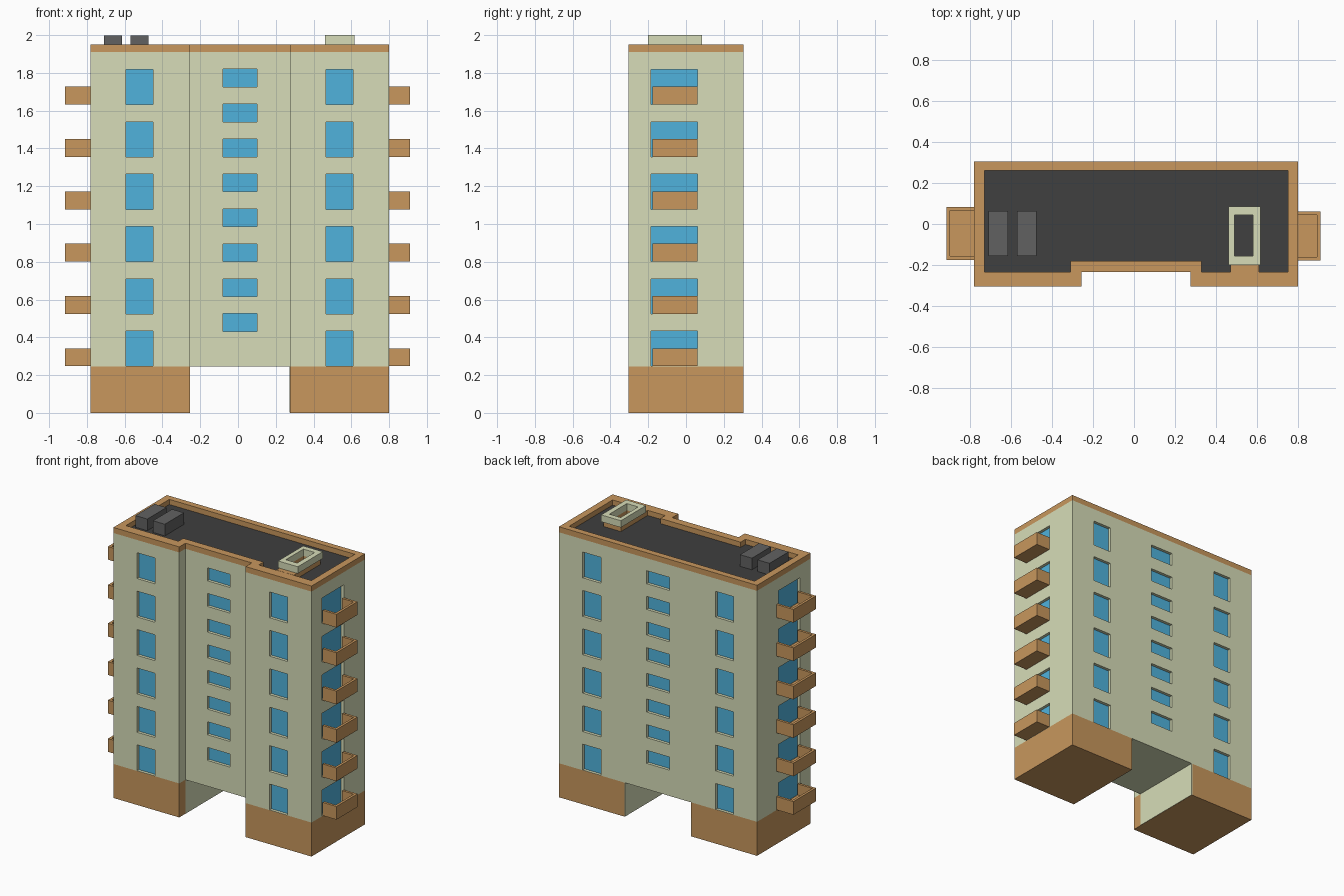
import bpy, bmesh

if "Cube" in bpy.data.objects:
    bpy.data.objects.remove(bpy.data.objects["Cube"])


def material(name, rgb):
    m = bpy.data.materials.new(name)
    m.diffuse_color = (*rgb, 1)
    m.use_nodes = True
    m.node_tree.nodes["Principled BSDF"].inputs["Base Color"].default_value = m.diffuse_color
    return m


CREAM = material("cream_wall", (0.68, 0.72, 0.48))
BROWN = material("brown_trim", (0.58, 0.31, 0.11))
BLUE = material("blue_glass", (0.08, 0.45, 0.72))
DARK = material("dark_roof", (0.05, 0.05, 0.05))
GREY = material("vent_grey", (0.12, 0.12, 0.12))


def finish(name, bm, mat):
    bmesh.ops.recalc_face_normals(bm, faces=bm.faces)
    me = bpy.data.meshes.new(name)
    bm.to_mesh(me)
    bm.free()
    if mat:
        me.materials.append(mat)
    ob = bpy.data.objects.new(name, me)
    bpy.context.collection.objects.link(ob)
    return ob


def add_box(bm, x0, x1, y0, y1, z0, z1):
    v = [bm.verts.new((x, y, z)) for z in (z0, z1)
         for x, y in ((x0, y0), (x1, y0), (x1, y1), (x0, y1))]
    for f in ((0, 3, 2, 1), (4, 5, 6, 7), (0, 1, 5, 4),
              (1, 2, 6, 5), (2, 3, 7, 6), (3, 0, 4, 7)):
        bm.faces.new([v[i] for i in f])


def boxes(name, dims, mat):
    bm = bmesh.new()
    for d in dims:
        add_box(bm, *d)
    return finish(name, bm, mat)


def prism(name, pts, z0, z1, mat):
    bm = bmesh.new()
    lo = [bm.verts.new((x, y, z0)) for x, y in pts]
    hi = [bm.verts.new((x, y, z1)) for x, y in pts]
    bm.faces.new(lo[::-1])
    bm.faces.new(hi)
    n = len(pts)
    for i in range(n):
        j = (i + 1) % n
        bm.faces.new((lo[i], lo[j], hi[j], hi[i]))
    return finish(name, bm, mat)


def ring(name, outer, inner, z0, z1, mat):
    bm = bmesh.new()
    loops = [[bm.verts.new((x, y, z)) for x, y in pts]
             for pts, z in ((outer, z0), (outer, z1), (inner, z1), (inner, z0))]
    n = len(outer)
    for k in range(4):
        a, b = loops[k], loops[(k + 1) % 4]
        for i in range(n):
            j = (i + 1) % n
            bm.faces.new((a[i], a[j], b[j], b[i]))
    return finish(name, bm, mat)


def rect(x0, x1, y0, y1):
    return [(x0, y0), (x1, y0), (x1, y1), (x0, y1)]


def plan(x0, x1, xa, xb, y0, ya, y1):
    # rectangular footprint with a notch in the front edge
    return [(x0, y0), (xa, y0), (xa, ya), (xb, ya), (xb, y0),
            (x1, y0), (x1, y1), (x0, y1)]


L, R, NL, NR, F, NF, B = -0.78, 0.80, -0.255, 0.275, -0.305, -0.235, 0.305
Z0, ZR, ZT = 0.245, 1.91, 1.95
OUTER = plan(L, R, NL, NR, F, NF, B)
INNER = plan(-0.73, 0.75, -0.31, 0.33, -0.235, -0.18, 0.26)

# main walls
body = prism("main_walls", OUTER, Z0, ZR, CREAM)

# window openings and panes
DEPTH, OUT = 0.025, 0.02
cuts, panes = [], []


def window_y(x0, x1, z0, z1, y, s):
    a, b, p = y + s * OUT, y - s * DEPTH, y - s * (DEPTH - 0.004)
    cuts.append((x0, x1, min(a, b), max(a, b), z0, z1))
    panes.append((x0, x1, min(b, p), max(b, p), z0, z1))


def window_x(y0, y1, z0, z1, x, s):
    a, b, p = x + s * OUT, x - s * DEPTH, x - s * (DEPTH - 0.004)
    cuts.append((min(a, b), max(a, b), y0, y1, z0, z1))
    panes.append((min(b, p), max(b, p), y0, y1, z0, z1))


FLOORS = [0.247 + 0.277 * i for i in range(6)]
for z in FLOORS:
    for x0, x1 in ((-0.592, -0.45), (0.465, 0.61)):
        window_y(x0, x1, z, z + 0.186, F, -1)
        window_y(x0, x1, z, z + 0.186, B, 1)
    window_x(-0.185, 0.062, z, z + 0.186, R, 1)
    window_x(-0.185, 0.062, z, z + 0.186, L, -1)
for i in range(8):
    z = 0.431 + 0.185 * i
    window_y(-0.08, 0.10, z, z + 0.094, NF, -1)
    window_y(-0.08, 0.10, z, z + 0.094, B, 1)

cutter = boxes("window_cutter", cuts, None)
cutter.hide_render = True
cutter.hide_viewport = True
mod = body.modifiers.new("openings", "BOOLEAN")
mod.operation = "DIFFERENCE"
mod.solver = "EXACT"
mod.object = cutter
boxes("window_panes", panes, BLUE)

# ground floor blocks and cream lining of the passage
boxes("base_left", [(L, NL, F, B, 0, Z0)], BROWN)
boxes("base_right", [(NR, R, F, B, 0, Z0)], BROWN)
boxes("passage_lining", [(NL - 0.004, NL + 0.002, NF, B, 0.001, Z0),
                         (NR - 0.002, NR + 0.004, NF, B, 0.001, Z0)], CREAM)

# parapet and roof deck
ring("parapet", OUTER, INNER, ZR, ZT, BROWN)
prism("roof_deck", INNER, ZR - 0.005, ZR + 0.003, DARK)


# balconies: floor, front wall and two side walls
def balcony(name, wall, edge, y0, y1, z):
    t = 0.018
    s = 1 if edge > wall else -1
    h = z + 0.095
    xs, xf = sorted((wall, edge)), sorted((edge, edge - s * t))
    xi = sorted((wall, edge - s * t))
    boxes(name, [(*xs, y0, y1, z, z + 0.015),
                 (*xf, y0, y1, z + 0.015, h),
                 (*xi, y0, y0 + t, z + 0.015, h),
                 (*xi, y1 - t, y1, z + 0.015, h)], BROWN)


for i, z in enumerate(FLOORS):
    balcony(f"balcony_right_{i + 1}", R, 0.91, -0.178, 0.062, z)
    balcony(f"balcony_left_{i + 1}", L, -0.915, -0.175, 0.083, z)

# rooftop vents
for i, x in enumerate((-0.71, -0.57)):
    boxes(f"roof_vent_{i + 1}", [(x, x + 0.095, -0.155, 0.063, ZR, 1.997)], GREY)

# open roof shaft: brown curb under a cream rim
HOLE = rect(0.49, 0.58, -0.155, 0.045)
ring("shaft_curb", rect(0.47, 0.61, -0.235, 0.07), HOLE, ZR, 1.951, BROWN)
ring("shaft_rim", rect(0.46, 0.617, -0.2, 0.085), HOLE, 1.951, 2.0, CREAM)
